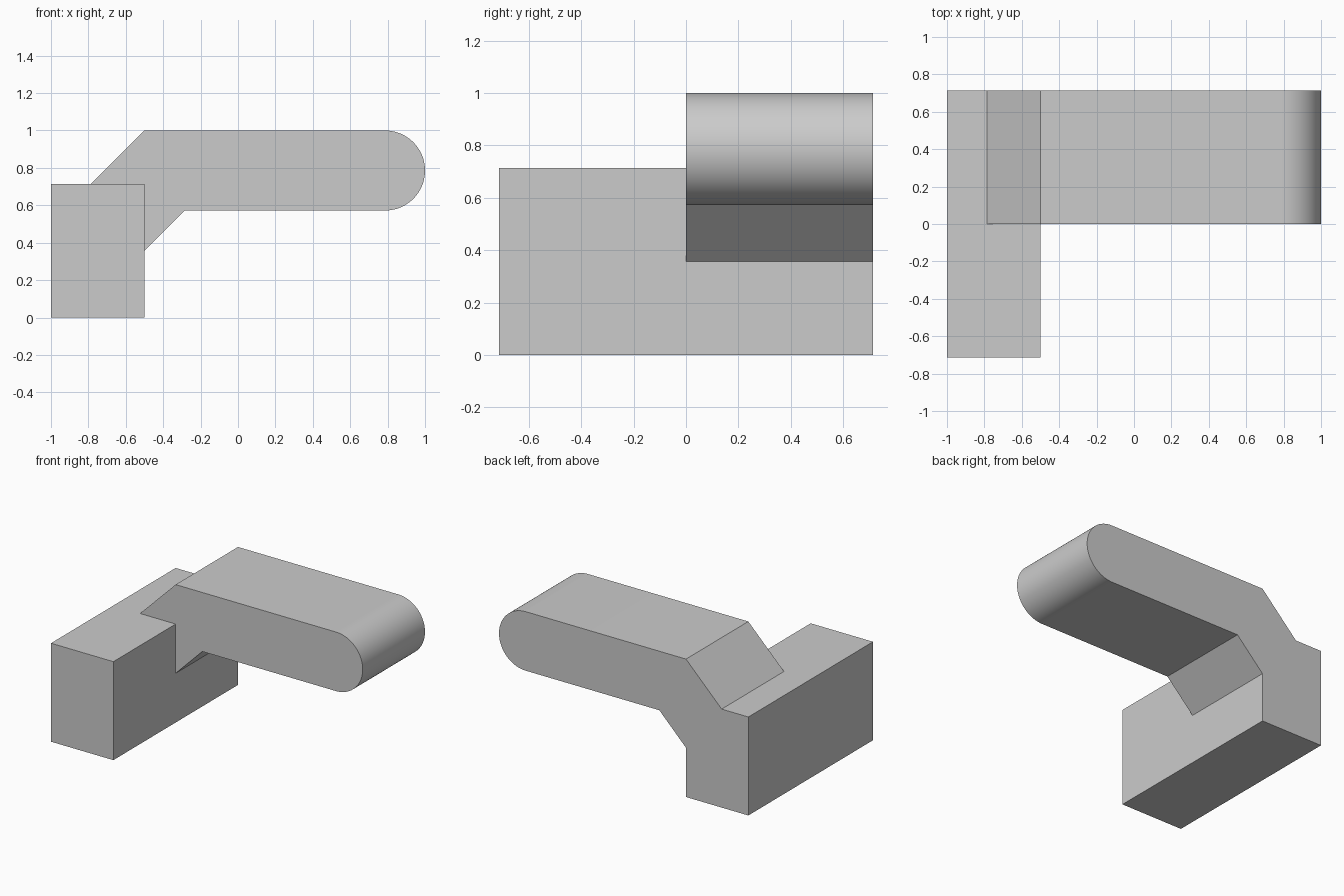
import bpy
import bmesh
from math import pi, sin, cos, radians

cube = bpy.data.objects.get("Cube")
if cube:
    bpy.data.objects.remove(cube, do_unlink=True)

WIDTH = 0.714    # depth of the arm, half the depth of the base
RADIUS = 0.214   # rounded arm tip
MID = 1 - RADIUS
STEPS = 40

grey = bpy.data.materials.new("light grey")
grey.use_nodes = True
colour = (0.6, 0.6, 0.6, 1)
grey.diffuse_color = colour
grey.node_tree.nodes["Principled BSDF"].inputs["Base Color"].default_value = colour


def extrude_profile(name, points, y0, y1):
    """Make a solid from an x-z profile swept along y."""
    bm = bmesh.new()
    face = bm.faces.new([bm.verts.new((x, y0, z)) for x, z in points])
    swept = bmesh.ops.extrude_face_region(bm, geom=[face], use_keep_orig=True)
    verts = [g for g in swept["geom"] if isinstance(g, bmesh.types.BMVert)]
    bmesh.ops.translate(bm, verts=verts, vec=(0, y1 - y0, 0))
    bmesh.ops.recalc_face_normals(bm, faces=bm.faces)
    mesh = bpy.data.meshes.new(name)
    bm.to_mesh(mesh)
    bm.free()
    mesh.materials.append(grey)
    obj = bpy.data.objects.new(name, mesh)
    bpy.context.collection.objects.link(obj)
    return obj


# Front half of the base block, and the back half in one piece with the arm
front = [(-1, 0), (-0.5, 0), (-0.5, WIDTH), (-1, WIDTH)]
tip = [(MID + RADIUS * cos(a), MID + RADIUS * sin(a))
       for a in (pi * (i / STEPS - 0.5) for i in range(STEPS + 1))]
back = ([(-1, 0), (-0.5, 0), (-0.5, 0.357), (-0.286, MID - RADIUS)]
        + tip + [(-0.5, 1), (-MID, WIDTH), (-1, WIDTH)])

bracket = extrude_profile("bracket", back, 0, WIDTH)
base = extrude_profile("base_block", front, -WIDTH, 0)

# Join both into one clean solid
union = bracket.modifiers.new("join base", 'BOOLEAN')
union.operation = 'UNION'
union.solver = 'EXACT'
union.object = base
bpy.ops.object.select_all(action='DESELECT')
bpy.context.view_layer.objects.active = bracket
bracket.select_set(True)
bpy.ops.object.modifier_apply(modifier=union.name)
bpy.data.objects.remove(base, do_unlink=True)

# Merge coplanar faces, then smooth the rounded tip only
bm = bmesh.new()
bm.from_mesh(bracket.data)
bmesh.ops.dissolve_limit(bm, angle_limit=radians(0.5),
                         verts=bm.verts, edges=bm.edges)
bm.to_mesh(bracket.data)
bm.free()
bpy.ops.object.shade_smooth_by_angle(angle=radians(30))
